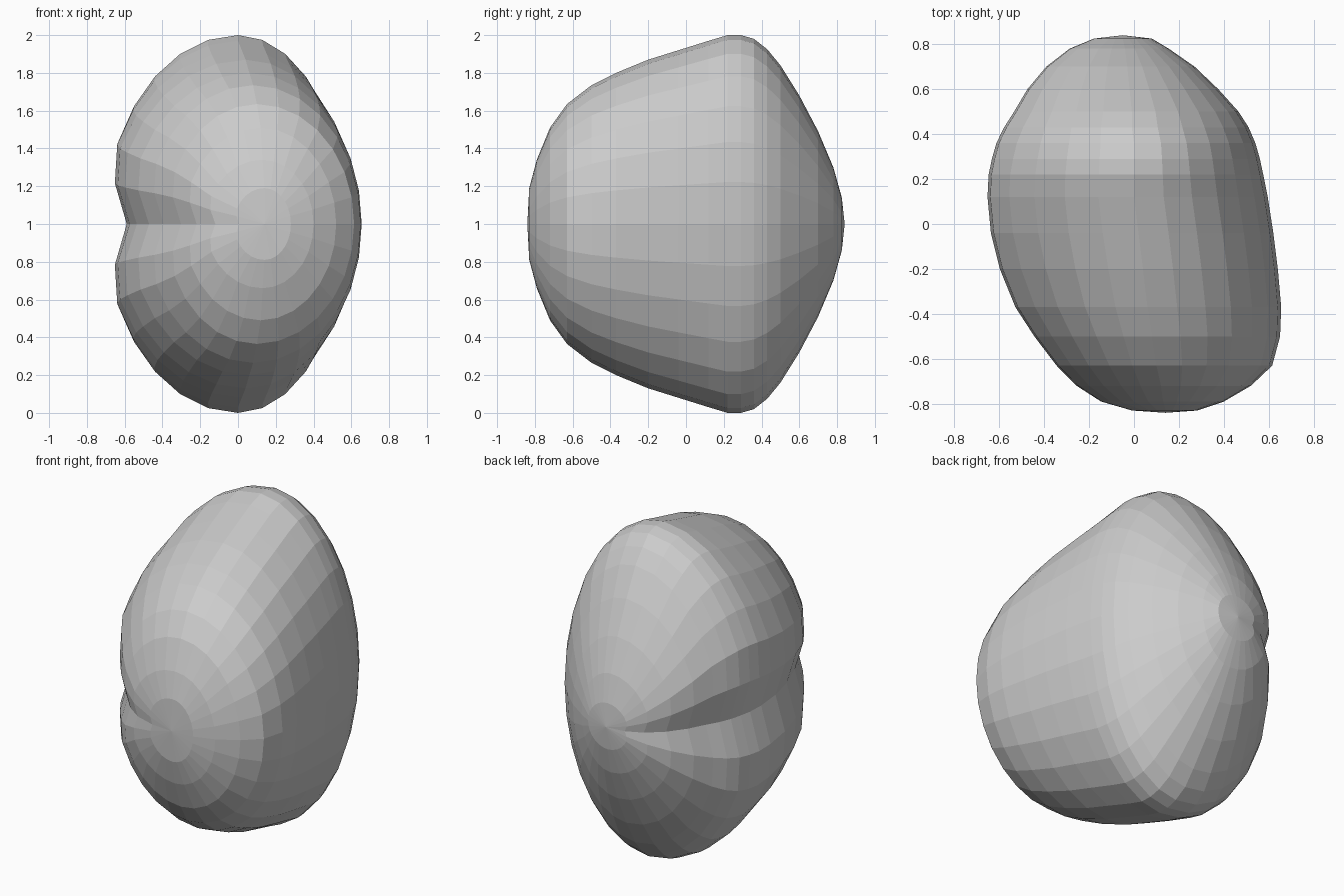
import bpy, bmesh
from math import sin, cos, pi

# Cross-sections along y: (y, left x, right x, centre x, half height)
stations = [
    (-0.83, -0.01, 0.28, 0.14, 0.19),
    (-0.79, -0.15, 0.40, 0.13, 0.34),
    (-0.72, -0.26, 0.52, 0.12, 0.51),
    (-0.63, -0.35, 0.615, 0.10, 0.635),
    (-0.50, -0.45, 0.65, 0.08, 0.735),
    (-0.37, -0.535, 0.655, 0.06, 0.80),
    (-0.20, -0.605, 0.64, 0.04, 0.87),
    (-0.04, -0.645, 0.62, 0.02, 0.92),
    (0.12, -0.66, 0.595, 0.00, 0.97),
    (0.22, -0.655, 0.575, 0.00, 1.00),
    (0.29, -0.64, 0.56, 0.00, 1.00),
    (0.36, -0.62, 0.54, 0.00, 0.98),
    (0.43, -0.585, 0.51, -0.01, 0.925),
    (0.50, -0.54, 0.465, -0.01, 0.84),
    (0.60, -0.48, 0.375, -0.02, 0.68),
    (0.70, -0.395, 0.27, -0.03, 0.49),
    (0.78, -0.29, 0.155, -0.04, 0.30),
    (0.825, -0.18, 0.08, -0.05, 0.14),
]
SEGS = 28


def section_point(st, i):
    y, left, right, cx, h = st
    t = 2 * pi * i / SEGS
    c, s = cos(t), sin(t)
    if c >= 0:
        x = cx + (right - cx) * c
    else:
        # left side carries a shallow pinch around mid height
        a = (cx - left) / 0.93
        pinch = 0.17 * max(0, 1 - abs(s) / 0.37) ** 1.2
        x = cx + a * (c + pinch)
    return (x, y, 1 + h * s)


# Pinched pebble body, lofted and closed with a pole at each end
bm = bmesh.new()
rings = [[bm.verts.new(section_point(st, i)) for i in range(SEGS)] for st in stations]
for a, b in zip(rings, rings[1:]):
    for i in range(SEGS):
        j = (i + 1) % SEGS
        bm.faces.new((a[i], a[j], b[j], b[i]))
for ring, co in ((rings[0], (0.14, -0.84, 1)), (rings[-1], (-0.05, 0.84, 1))):
    pole = bm.verts.new(co)
    for i in range(SEGS):
        bm.faces.new((ring[i], ring[(i + 1) % SEGS], pole))
bmesh.ops.recalc_face_normals(bm, faces=bm.faces)

mesh = bpy.data.meshes.new("pinched_pebble")
bm.to_mesh(mesh)
bm.free()
obj = bpy.data.objects.new("pinched_pebble", mesh)
bpy.context.collection.objects.link(obj)
